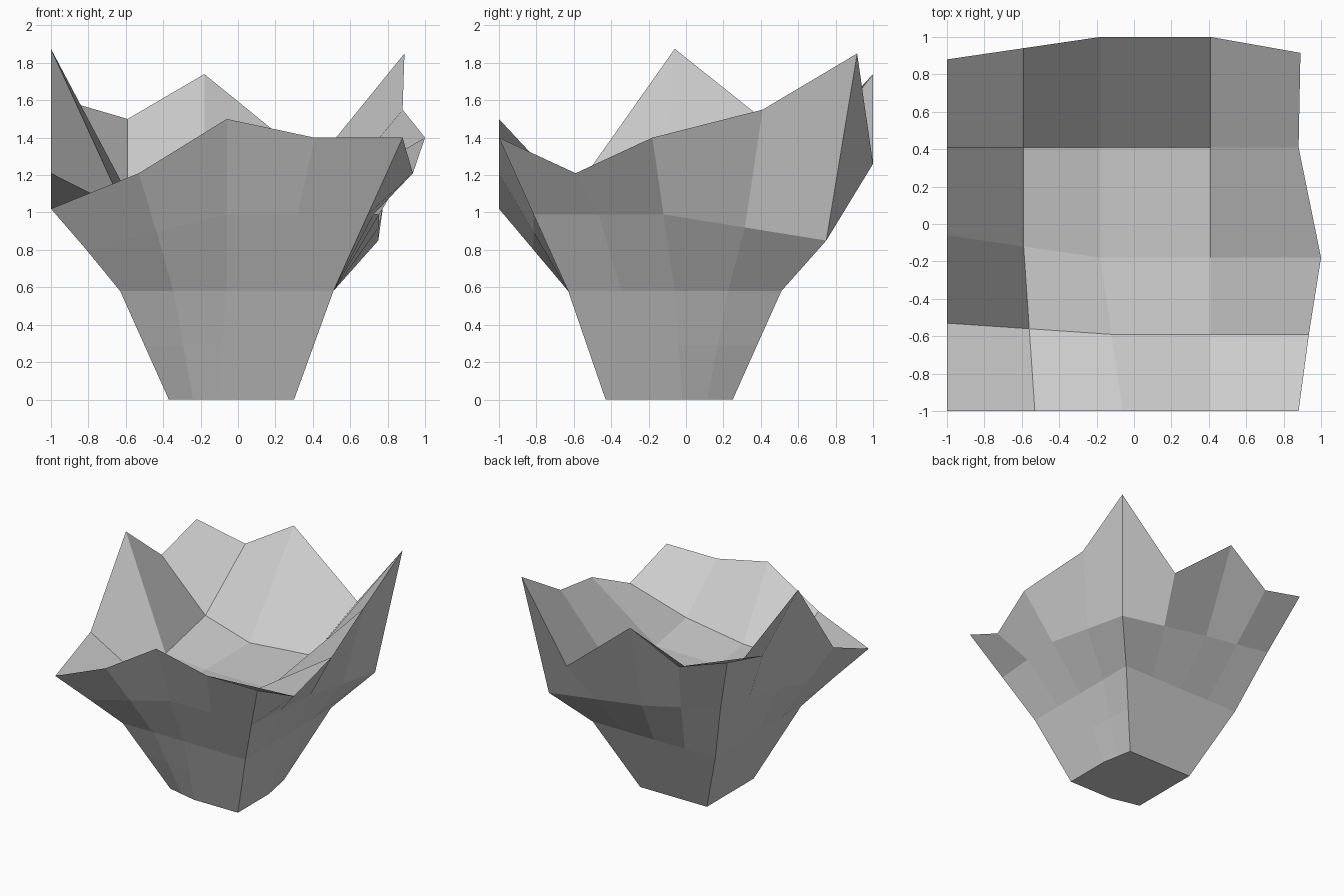
import bpy, bmesh
from mathutils import Vector

if "Cube" in bpy.data.objects:
    bpy.data.objects.remove(bpy.data.objects["Cube"])


def refine(points):
    """Insert midpoints between consecutive points of a closed loop."""
    pts = [Vector(p) for p in points]
    out = []
    for i, p in enumerate(pts):
        out += [p, (p + pts[(i + 1) % len(pts)]) / 2]
    return out


# All loops run counter-clockwise from the front-left corner.
# Ragged rim: front, right, back, left
rim = [Vector(p) for p in (
    (-1, -1, 1.02), (-.53, -1, 1.21), (-.06, -1, 1.5), (.41, -1, 1.4),
    (.88, -1, 1.4), (.935, -.59, 1.21), (1, -.18, 1.4), (.88, .41, 1.55),
    (.89, .915, 1.85), (.41, 1, 1.26), (-.18, 1, 1.74), (-.59, .94, 1.5),
    (-1, .88, 1.62), (-1, .41, 1.5), (-1, -.06, 1.875), (-1, -.53, 1.21))]

# Outer wall loops: flared band, shoulder, base
flare = refine([
    (-.81, -.815, .80), (-.06, -.815, .99), (.695, -.815, .99), (.755, -.12, .99),
    (.75, .75, .85), (-.12, .76, .98), (-.81, .70, 1.11), (-.81, -.06, .99)])
shoulder = refine([
    (-.63, -.63, .58), (-.06, -.63, .58), (.51, -.63, .58), (.51, -.06, .58),
    (.51, .51, .58), (-.06, .51, .58), (-.63, .51, .58), (-.63, -.06, .58)])
base = refine([
    (-.37, -.37, 0), (-.11, -.43, 0), (.30, -.43, 0), (.30, -.02, 0),
    (.25, .25, 0), (-.06, .25, 0), (-.37, .25, 0), (-.37, -.06, 0)])
lower = [(a + b) / 2 for a, b in zip(shoulder, base)]

# Inner floor points, front row to back row
floor_rows = [
    [(-.56, -.56, .99), (-.12, -.59, .98), (.41, -.59, 1.06)],
    [(-.59, -.12, .98), (-.18, -.18, .98), (.41, -.18, .98)],
    [(-.59, .41, 1.10), (-.18, .41, .98), (.41, .41, 1.03)]]

bm = bmesh.new()
loops = [[bm.verts.new(p) for p in ring] for ring in (rim, flare, shoulder, lower, base)]

# Outer wall and underside
for top, bottom in zip(loops, loops[1:]):
    for i in range(16):
        j = (i + 1) % 16
        bm.faces.new((bottom[i], bottom[j], top[j], top[i]))
bm.faces.new(loops[-1][::-1])

# Inner hollow: 5 x 5 grid bordered by the rim
r = loops[0]
grid = [r[0:5]]
for k, row in enumerate(floor_rows):
    grid.append([r[15 - k]] + [bm.verts.new(p) for p in row] + [r[5 + k]])
grid.append(r[12:7:-1])
for a, b in zip(grid, grid[1:]):
    for i in range(4):
        bm.faces.new((a[i], a[i + 1], b[i + 1], b[i]))

bmesh.ops.recalc_face_normals(bm, faces=bm.faces)
mesh = bpy.data.meshes.new("ragged_bowl")
bm.to_mesh(mesh)
bm.free()
bpy.context.collection.objects.link(bpy.data.objects.new("ragged_bowl", mesh))
